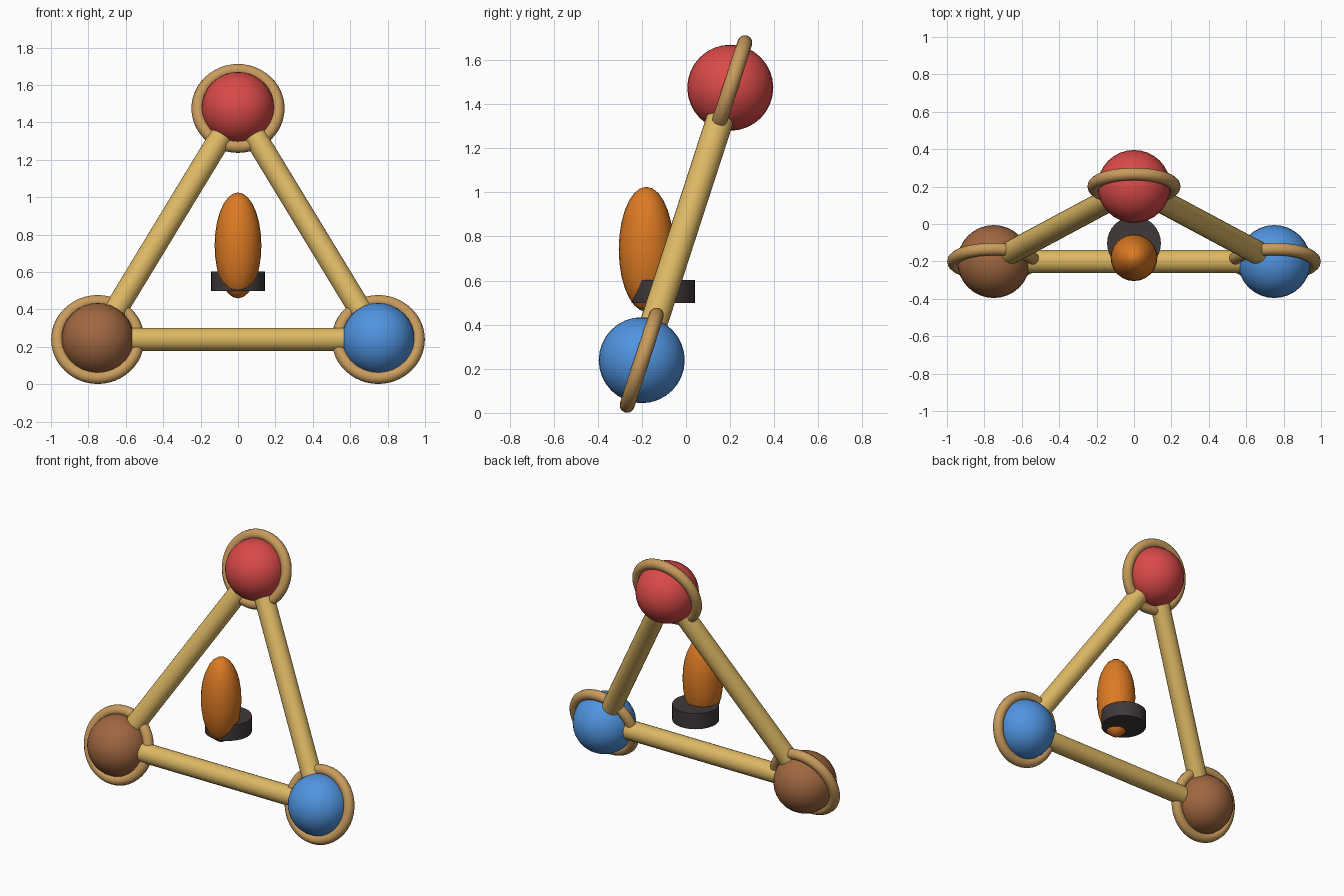
import bpy, math
from mathutils import Vector

if "Cube" in bpy.data.objects:
    bpy.data.objects.remove(bpy.data.objects["Cube"])


def material(name, r, g, b):
    """Flat colour from 0-255 sRGB."""
    def lin(c):
        c /= 255
        return c / 12.92 if c <= 0.04045 else ((c + 0.055) / 1.055) ** 2.4
    m = bpy.data.materials.new(name)
    m.diffuse_color = (lin(r), lin(g), lin(b), 1)
    m.use_nodes = True
    m.node_tree.nodes["Principled BSDF"].inputs["Base Color"].default_value = m.diffuse_color
    return m


def finish(name, mat):
    ob = bpy.context.object
    ob.name = name
    ob.data.materials.append(mat)
    bpy.ops.object.shade_smooth_by_angle(angle=math.radians(35))
    return ob


RED = material("red", 217, 74, 72)
BROWN = material("brown", 160, 103, 64)
BLUE = material("blue", 80, 148, 224)
WOOD = material("pale wood", 221, 184, 100)
RIM = material("tan rim", 200, 155, 92)
ORANGE = material("orange", 220, 122, 35)
DARK = material("dark grey", 64, 56, 56)

# Equilateral frame leaning back
TILT = math.radians(18)
SIDE = 1.5
HEIGHT = SIDE * math.sqrt(3) / 2
half_y = HEIGHT * math.sin(TILT) / 2
low = 0.239
high = low + HEIGHT * math.cos(TILT)
corners = {
    "top": (Vector((0, half_y, high)), RED),
    "left": (Vector((-SIDE / 2, -half_y, low)), BROWN),
    "right": (Vector((SIDE / 2, -half_y, low)), BLUE),
}

# Corner balls, each held in a ring lying in the plane of the frame
for key, (pos, mat) in corners.items():
    bpy.ops.mesh.primitive_uv_sphere_add(segments=32, ring_count=16, radius=0.195, location=pos)
    finish(key + "_ball", mat)
    bpy.ops.mesh.primitive_torus_add(major_radius=0.215, minor_radius=0.034,
                                     major_segments=48, minor_segments=12, location=pos,
                                     rotation=(math.pi / 2 - TILT, 0, 0))
    finish(key + "_ring", RIM)

# Round bars joining the corners
for a, b in (("left", "right"), ("left", "top"), ("right", "top")):
    p, q = corners[a][0], corners[b][0]
    d = q - p
    bpy.ops.mesh.primitive_cylinder_add(vertices=24, radius=0.0625, depth=d.length - 0.3,
                                        location=(p + q) / 2,
                                        rotation=d.to_track_quat('Z', 'Y').to_euler())
    finish(f"{a}_{b}_bar", WOOD)

# Upright oval body in the middle
bpy.ops.mesh.primitive_uv_sphere_add(segments=24, ring_count=14, radius=1, location=(0, -0.18, 0.742))
bpy.context.object.scale = (0.125, 0.125, 0.283)
bpy.ops.object.transform_apply(location=False, rotation=False, scale=True)
finish("oval_body", ORANGE)

# Seat disc behind the body
bpy.ops.mesh.primitive_cylinder_add(vertices=32, radius=0.144, depth=0.105, location=(0, -0.103, 0.55))
finish("seat_disc", DARK)
